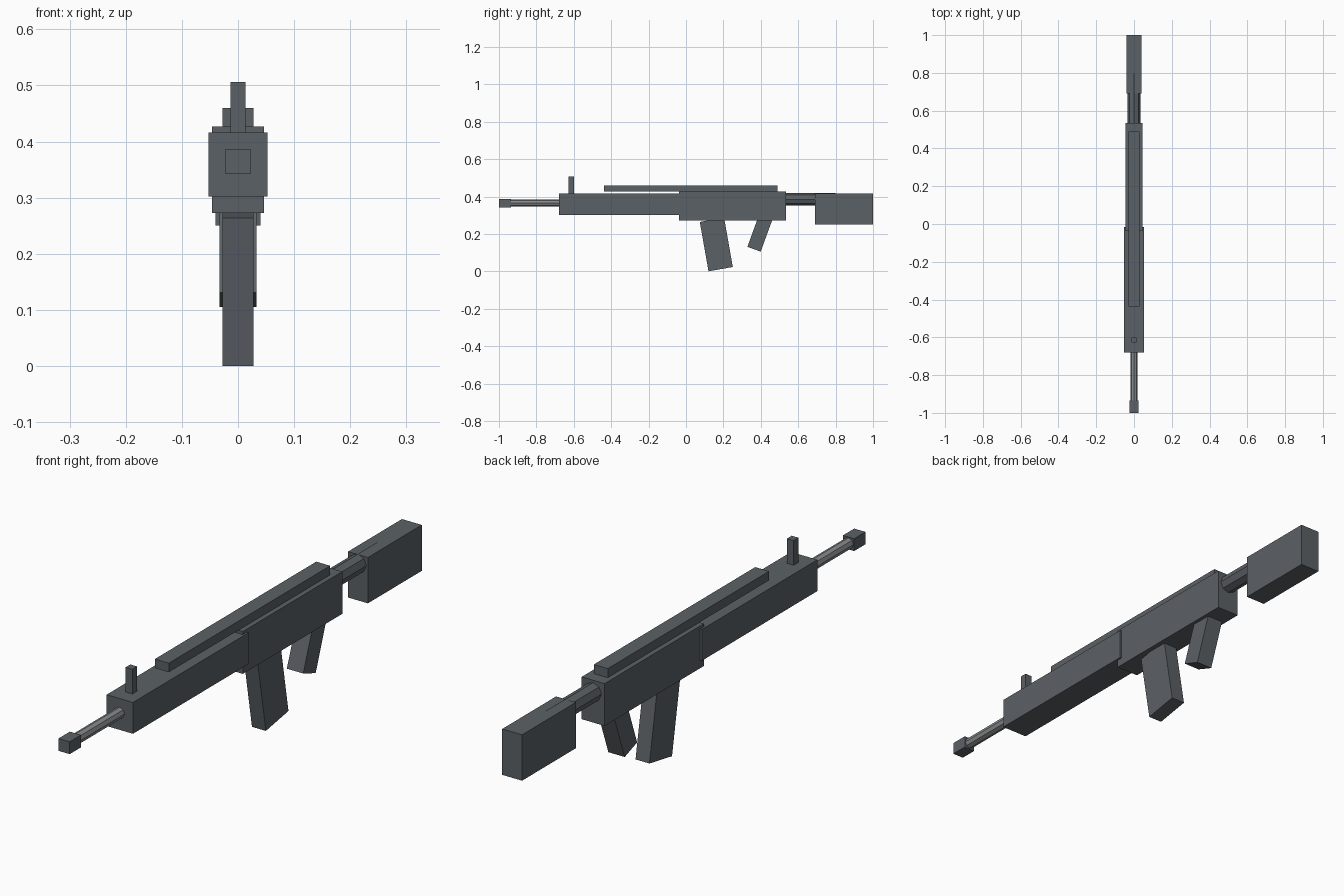
import bpy
import math

if "Cube" in bpy.data.objects:
    bpy.data.objects.remove(bpy.data.objects["Cube"])


def material(name, rgb):
    mat = bpy.data.materials.new(name)
    mat.diffuse_color = (*rgb, 1.0)
    mat.use_nodes = True
    mat.node_tree.nodes["Principled BSDF"].inputs["Base Color"].default_value = mat.diffuse_color
    return mat


gunmetal = material("dark_grey_metal", (0.105, 0.120, 0.132))
steel = material("light_grey_steel", (0.24, 0.25, 0.255))


def box(name, half_width, y0, y1, z0, z1, tilt=0.0):
    """Box symmetric about x = 0, optionally tilted about its own x axis."""
    bpy.ops.mesh.primitive_cube_add(size=1, location=(0, (y0 + y1) / 2, (z0 + z1) / 2))
    ob = bpy.context.object
    ob.name = name
    ob.scale = (2 * half_width, y1 - y0, z1 - z0)
    ob.rotation_euler.x = math.radians(tilt)
    ob.data.materials.append(gunmetal)
    return ob


def tube(name, radius, y0, y1, z, mat):
    """Eight-sided rod along y with a ridge on top."""
    bpy.ops.mesh.primitive_cylinder_add(
        vertices=8, radius=radius, depth=y1 - y0,
        location=(0, (y0 + y1) / 2, z), rotation=(math.radians(90), 0, 0))
    ob = bpy.context.object
    ob.name = name
    ob.data.materials.append(mat)
    return ob


# Main body
box("receiver", 0.046, -0.038, 0.534, 0.273, 0.427)
box("handguard", 0.053, -0.68, -0.015, 0.302, 0.416)
box("top_rail", 0.028, -0.438, 0.49, 0.427, 0.46)
box("front_sight", 0.0135, -0.627, -0.60, 0.41, 0.506)

# Barrel and muzzle
tube("barrel", 0.0195, -0.95, -0.66, 0.365, steel)
box("muzzle", 0.0225, -1.0, -0.935, 0.342, 0.387)

# Stock
tube("stock_tube", 0.0335, 0.50, 0.80, 0.385, gunmetal)
box("stock", 0.04, 0.69, 1.0, 0.25, 0.417)

# Tilted magazine and hand grip, sized by length and centred on their axes
box("magazine", 0.028, 0.162 - 0.066, 0.162 + 0.066, 0.1435 - 0.134, 0.1435 + 0.134, tilt=10)
box("hand_grip", 0.033, 0.398 - 0.038, 0.398 + 0.038, 0.212 - 0.1, 0.212 + 0.1, tilt=-20)
